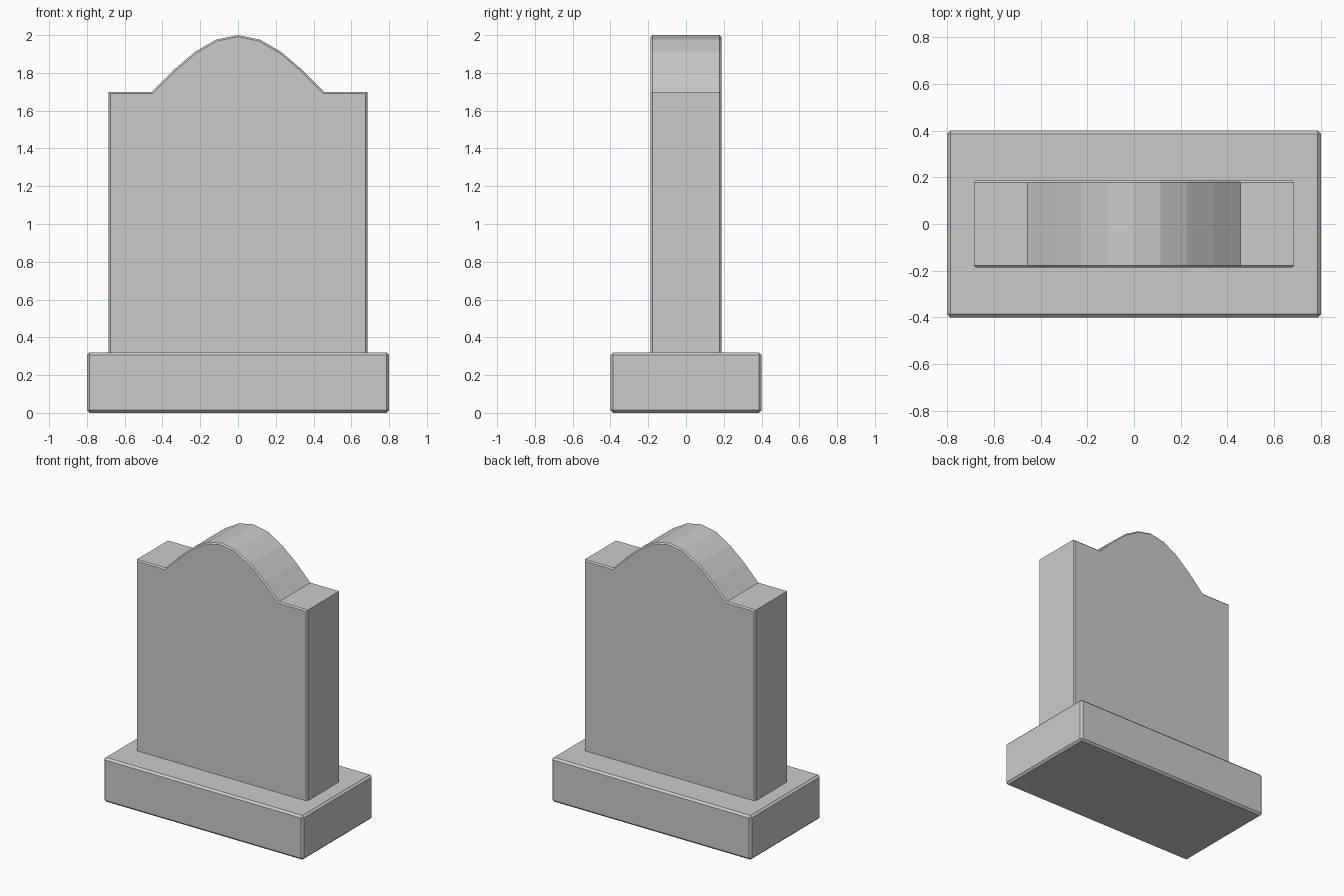
import bpy, bmesh, math

cube = bpy.data.objects.get("Cube")
if cube:
    bpy.data.objects.remove(cube, do_unlink=True)

# Stone material
stone = bpy.data.materials.new("grey stone")
stone.use_nodes = True
GREY = (0.6, 0.6, 0.6, 1)
stone.diffuse_color = GREY
stone.node_tree.nodes["Principled BSDF"].inputs["Base Color"].default_value = GREY


def chamfered_prism(name, outline, axis, start, end, bevel, all_edges):
    """Extrude an outline along an axis and chamfer its rims or every edge."""
    bm = bmesh.new()
    place = (lambda a, b: (a, start, b)) if axis == "y" else (lambda a, b: (a, b, start))
    face = bm.faces.new([bm.verts.new(place(a, b)) for a, b in outline])
    moved = bmesh.ops.extrude_face_region(bm, geom=[face])["geom"]
    length = end - start
    shift = (0, length, 0) if axis == "y" else (0, 0, length)
    bmesh.ops.translate(bm, verts=[g for g in moved if isinstance(g, bmesh.types.BMVert)], vec=shift)
    bmesh.ops.recalc_face_normals(bm, faces=bm.faces)
    k = 1 if axis == "y" else 2
    rims = [e for e in bm.edges
            if all_edges or abs(e.verts[0].co[k] - e.verts[1].co[k]) < 1e-5]
    bmesh.ops.bevel(bm, geom=rims, offset=bevel, segments=1, profile=0.5, affect="EDGES")
    bmesh.ops.recalc_face_normals(bm, faces=bm.faces)
    mesh = bpy.data.meshes.new(name)
    bm.to_mesh(mesh)
    bm.free()
    mesh.materials.append(stone)
    obj = bpy.data.objects.new(name, mesh)
    bpy.context.collection.objects.link(obj)
    return obj


# Plinth
W, D = 0.8, 0.4
chamfered_prism("plinth", [(-W, -D), (W, -D), (W, D), (-W, D)], "z", 0, 0.32, 0.014, True)

# Upright slab: square shoulders with a faceted arch between them
HALF, SHOULDER, ARCH, RISE, STEPS = 0.685, 1.7, 0.455, 0.3, 8
arch = []
for i in range(STEPS + 1):
    t = 1 - 2 * i / STEPS
    arch.append((ARCH * t, SHOULDER + RISE * math.cos(t * math.pi / 2)))
outline = [(-HALF, 0.3), (HALF, 0.3), (HALF, SHOULDER)] + arch + [(-HALF, SHOULDER)]
chamfered_prism("upright_slab", outline, "y", -0.187, 0.187, 0.009, False)
